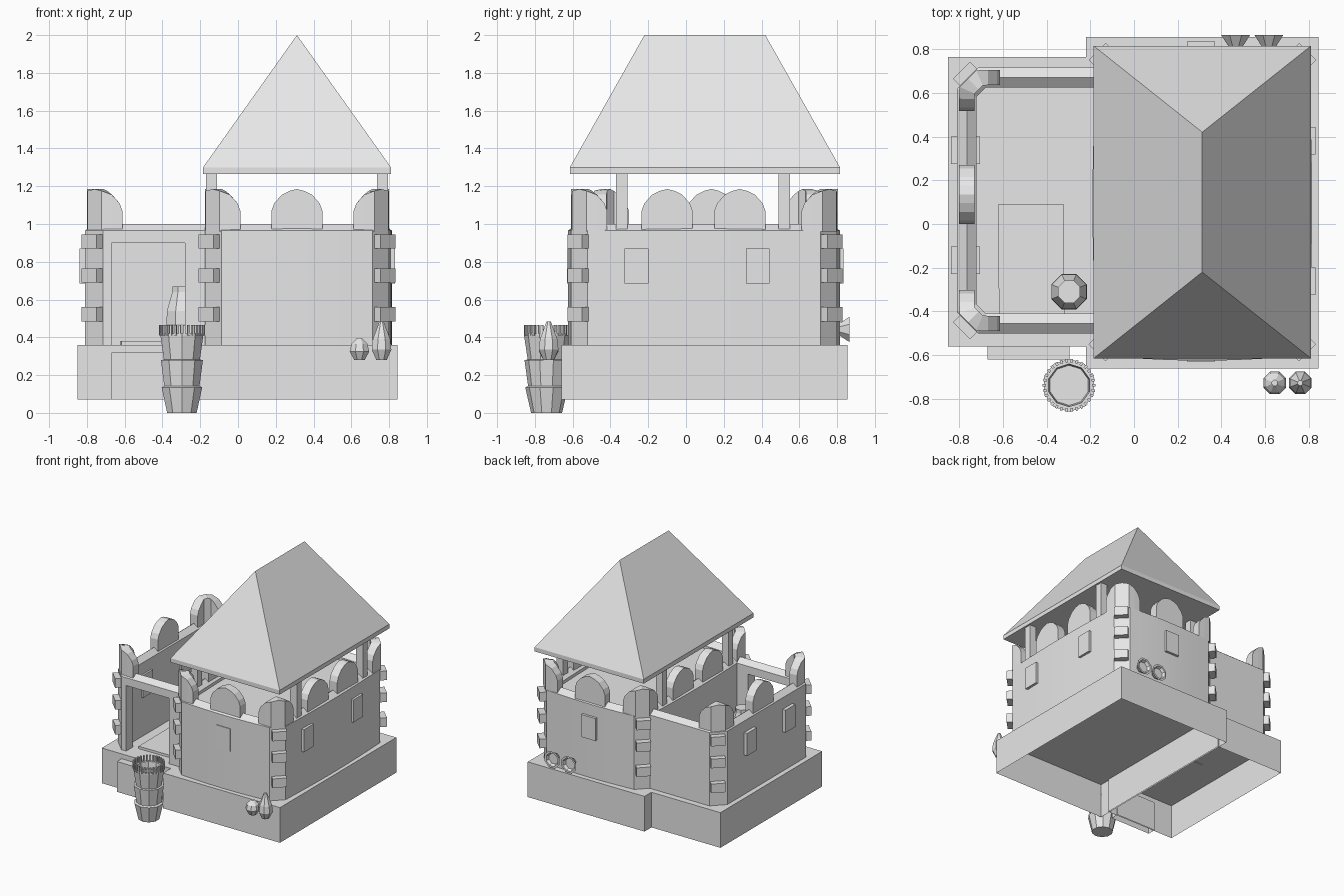
import bpy, bmesh, math
from mathutils import Vector, Matrix

cube = bpy.data.objects.get("Cube")
if cube:
    bpy.data.objects.remove(cube, do_unlink=True)

stone = bpy.data.materials.new("light_grey")
stone.use_nodes = True
stone.diffuse_color = (0.8, 0.8, 0.8, 1)
stone.node_tree.nodes["Principled BSDF"].inputs["Base Color"].default_value = (0.8, 0.8, 0.8, 1)


def finish(name, bm, fix=True):
    if fix:
        bmesh.ops.recalc_face_normals(bm, faces=bm.faces)
    mesh = bpy.data.meshes.new(name)
    bm.to_mesh(mesh)
    bm.free()
    mesh.materials.append(stone)
    obj = bpy.data.objects.new(name, mesh)
    bpy.context.collection.objects.link(obj)
    return obj


def box(name, x, y, z, open_bottom=False, turn=0):
    """Box from (min, max) ranges, turned about its own upright axis."""
    bm = bmesh.new()
    lo, hi = Vector((x[0], y[0], z[0])), Vector((x[1], y[1], z[1]))
    size = Matrix.Diagonal((*(hi - lo), 1))
    bmesh.ops.create_cube(bm, size=1, matrix=Matrix.Translation((lo + hi) / 2)
                          @ Matrix.Rotation(turn, 4, 'Z') @ size)
    if open_bottom:
        bm.faces.ensure_lookup_table()
        bm.normal_update()
        under = [f for f in bm.faces if f.normal.z < -0.9]
        bmesh.ops.delete(bm, geom=under, context='FACES_ONLY')
    return finish(name, bm, not open_bottom)


def lathe(name, profile, sides, place, flat_phase=True):
    """Low-poly turned shape from (radius, height) pairs, capped at both ends."""
    bm = bmesh.new()
    phase = math.pi / sides if flat_phase else 0
    rings = []
    for r, h in profile:
        angles = [phase + math.tau * i / sides for i in range(sides)]
        rings.append([bm.verts.new(place @ Vector((r * math.cos(a), r * math.sin(a), h))) for a in angles])
    for a, b in zip(rings, rings[1:]):
        for i in range(sides):
            j = (i + 1) % sides
            bm.faces.new((a[i], a[j], b[j], b[i]))
    bm.faces.new(rings[0])
    bm.faces.new(rings[-1])
    return finish(name, bm)


def sweep(name, path, half, z0, tops, ridge=0.0, closed=False):
    """Wall along a plan path, with a height per point and a ridged coping."""
    pts = [Vector(p) for p in path]
    n = len(pts)
    bm = bmesh.new()
    rings = []
    for i, p in enumerate(pts):
        before = pts[i - 1] if closed or i else None
        after = pts[(i + 1) % n] if closed or i < n - 1 else None
        d1 = (p - before).normalized() if before is not None else (after - p).normalized()
        d2 = (after - p).normalized() if after is not None else d1
        t = (d1 + d2).normalized()
        off = Vector((-t.y, t.x)) * half / max(t.dot(d1), 0.5)
        top = tops[i] if isinstance(tops, list) else tops
        a, b = p + off, p - off
        ring = [(*a, z0), (*a, top)]
        if ridge:
            ring.append((*p, top + ridge))
        ring += [(*b, top), (*b, z0)]
        rings.append([bm.verts.new(v) for v in ring])
    pairs = list(zip(rings, rings[1:])) + ([(rings[-1], rings[0])] if closed else [])
    for a, b in pairs:
        for i in range(len(a)):
            j = (i + 1) % len(a)
            bm.faces.new((a[i], a[j], b[j], b[i]))
    if not closed:
        bm.faces.new(rings[0])
        bm.faces.new(rings[-1])
    return finish(name, bm)


# Half outline of a round-topped merlon: distance from centre, height
ARCH = [(0.135, 1.07), (0.12, 1.11), (0.08, 1.155), (0.04, 1.175)]
PROFILE = [(-s, h) for s, h in ARCH] + [(0, 1.185)] + [(s, h) for s, h in reversed(ARCH)]


def merlon(name, x, y, along_x):
    path = [(x + s, y) if along_x else (x, y + s) for s, _ in PROFILE]
    sweep(name, path, 0.035, 0.96, [h for _, h in PROFILE])


def corner_merlon(name, x, y, sx, sy):
    """The same arch bent around a chamfered corner; sx, sy point outwards."""
    cut, diag = 0.06, 0.0424
    path = []
    for s, _ in PROFILE:
        over = max(abs(s) - diag, 0)
        k = max(-1, min(1, s / diag)) * cut / 2
        px, py = cut / 2 + k, cut / 2 - k
        px, py = (px + over, py) if s > 0 else (px, py + over)
        path.append((x - sx * px, y - sy * py))
    sweep(name, path, 0.035, 0.96, [h for _, h in PROFILE])


def quoins(name, x, y, sx, sy):
    for i, z in enumerate((0.485, 0.69, 0.87)):
        box(f"{name}_{i + 1}", (x - 0.027, x + 0.027), (y - 0.055, y + 0.055),
            (z, z + 0.075), turn=math.atan2(sy, sx))


# Hollow plinths and entrance step
box("tower_plinth", (-0.22, 0.845), (-0.66, 0.855), (0.07, 0.36), True)
box("yard_plinth", (-0.85, -0.21), (-0.56, 0.765), (0.07, 0.36), True)
box("entrance_step", (-0.67, -0.295), (-0.62, -0.55), (0.07, 0.32), True)
box("yard_slab", (-0.62, -0.32), (-0.41, 0.09), (0.355, 0.38), turn=0.01)

# Tower wall: chamfered rectangle with gently bowed sides
X0, X1, Y0, Y1, CUT = -0.125, 0.75, -0.56, 0.75, 0.06
corners = [((X0 + CUT, Y0), (X1 - CUT, Y0)), ((X1, Y0 + CUT), (X1, Y1 - CUT)),
           ((X1 - CUT, Y1), (X0 + CUT, Y1)), ((X0, Y1 - CUT), (X0, Y0 + CUT))]
plan = []
for a, b in corners:
    a, b = Vector(a), Vector(b)
    d = (b - a).normalized()
    for i in range(9):
        u = i / 8
        plan.append(a.lerp(b, u) + Vector((d.y, -d.x)) * 0.015 * math.sin(math.pi * u))
tower = sweep("tower_wall", plan, 0.05, 0.36, 0.965, 0.035, True)
box("tower_deck", (X0, X1), (Y0, Y1), (0.90, 0.94))
bpy.ops.object.select_all(action='DESELECT')
tower.select_set(True)
bpy.context.view_layer.objects.active = tower
bpy.ops.object.shade_smooth_by_angle(angle=math.radians(20))

# Yard wall with a doorway in the front
L, B, F, C = -0.765, 0.67, -0.455, 0.07
sweep("yard_wall", [(-0.15, B), (L + C, B), (L, B - C), (L, F + C), (L + C, F), (-0.67, F)],
      0.045, 0.36, 0.965, 0.035)
sweep("door_lintel", [(-0.67, F), (-0.28, F)], 0.045, 0.9, 0.965, 0.035)
sweep("door_jamb", [(-0.28, F), (-0.15, F)], 0.045, 0.36, 0.965, 0.035)

# Merlons and corner stones
for sx, x, qx in ((-1, -0.14, -0.15), (1, 0.765, 0.775)):
    side = "left" if sx > 0 else "right"
    for sy, y, qy in ((-1, -0.57, -0.57), (1, 0.765, 0.77)):
        end = "back" if sy > 0 else "front"
        corner_merlon(f"tower_merlon_{end}_{side}", x, y, sx, sy)
        quoins(f"tower_quoin_{end}_{side}", qx, qy, sx, sy)
    for y in (-0.1, 0.285):
        merlon(f"tower_merlon_{side}", x, y, False)
for y in (-0.575, 0.77):
    merlon("tower_merlon_middle", 0.312, y, True)
merlon("yard_merlon_middle", L, 0.135, False)
for sy, y, qy in ((-1, F, -0.47), (1, B, 0.685)):
    corner_merlon("yard_merlon_corner", L, y, -1, sy)
    quoins("yard_quoin", -0.77, qy, -1, sy)

# Window panels
WZ = (0.685, 0.87)
for y in (-0.262, 0.38):
    box("tower_side_window", (0.72, 0.83), (y - 0.063, y + 0.063), WZ)
for y in ((-0.63, -0.53), (0.72, 0.835)):
    box("tower_end_window", (0.242, 0.37), y, WZ)
for y in (-0.165, 0.337):
    box("yard_window", (-0.838, -0.705), (y - 0.063, y + 0.063), WZ)

# Roof posts and hipped roof
for x in (-0.14, 0.765):
    for y in (-0.34, 0.52):
        box("roof_post", (x - 0.03, x + 0.03), (y - 0.03, y + 0.03), (0.92, 1.28))
bm = bmesh.new()
layers = []
for z in (1.265, 1.3):
    layers.append([bm.verts.new((x, y, z)) for x, y in
                   ((-0.185, -0.615), (0.81, -0.615), (0.81, 0.815), (-0.185, 0.815))])
low, eave = layers
r0, r1 = bm.verts.new((0.312, -0.22, 2)), bm.verts.new((0.312, 0.42, 2))
bm.faces.new(low)
for i in range(4):
    bm.faces.new((low[i], low[i - 1], eave[i - 1], eave[i]))
for face in ((eave[0], eave[1], r0), (eave[1], eave[2], r1, r0),
             (eave[2], eave[3], r1), (eave[3], eave[0], r0, r1)):
    bm.faces.new(face)
finish("hipped_roof", bm)

# Tall stacked pot with a toothed rim
px, py = -0.297, -0.738
at = Matrix.Translation
lathe("stacked_pot", [(0.082, 0), (0.113, 0.135), (0.098, 0.142), (0.117, 0.28), (0.1, 0.282),
                      (0.121, 0.42), (0.098, 0.42), (0.092, 0.36)], 10, at((px, py, 0)))
for i in range(30):
    a = math.tau * i / 30
    x, y = px + 0.113 * math.cos(a), py + 0.113 * math.sin(a)
    box("pot_tooth", (x - 0.008, x + 0.008), (y - 0.006, y + 0.006), (0.41, 0.465), turn=a)

# Urn in the yard, gourds at the front, cups on the back wall
lathe("yard_urn", [(0.05, 0.36), (0.088, 0.47), (0.086, 0.54), (0.055, 0.64), (0.055, 0.67)],
      8, at((-0.297, -0.31, 0)))
lathe("tall_gourd", [(0.03, 0.28), (0.056, 0.335), (0.05, 0.39), (0.022, 0.46), (0.012, 0.485)],
      8, at((0.76, -0.727, 0)))
lathe("small_gourd", [(0.03, 0.28), (0.056, 0.325), (0.046, 0.365), (0.014, 0.397)],
      8, at((0.643, -0.727, 0)))
for x in (0.465, 0.617):
    lathe("wall_cup", [(0.035, -0.01), (0.072, 0.043), (0.056, 0.043), (0.045, 0.02)], 8,
          at((x, 0.822, 0.442)) @ Matrix.Rotation(-math.pi / 2, 4, 'X'))
